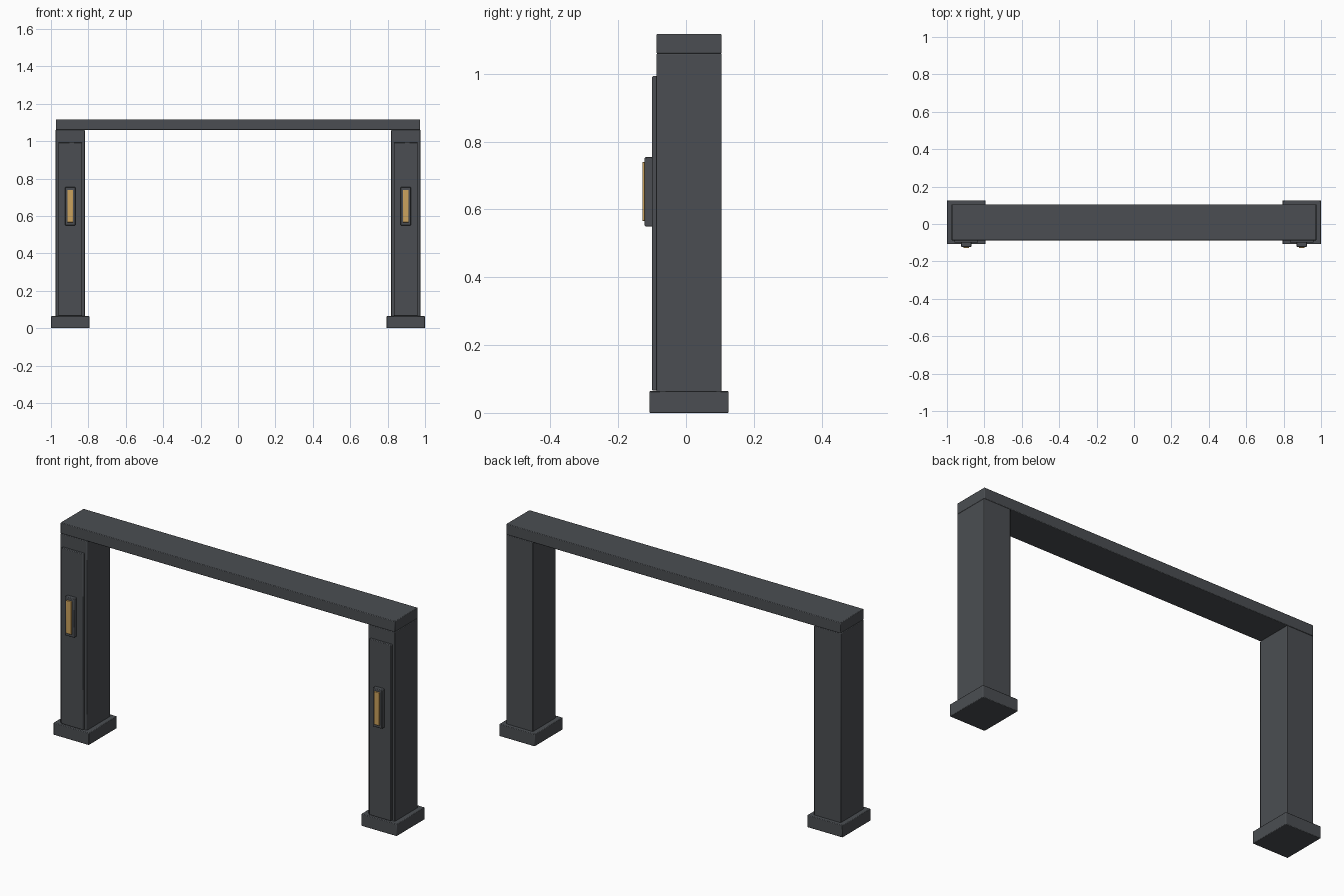
import bpy

cube = bpy.data.objects.get("Cube")
if cube:
    bpy.data.objects.remove(cube, do_unlink=True)


def material(name, rgb):
    mat = bpy.data.materials.new(name)
    mat.use_nodes = True
    color = (*rgb, 1)
    mat.diffuse_color = color
    mat.node_tree.nodes["Principled BSDF"].inputs["Base Color"].default_value = color
    return mat


charcoal = material("charcoal_metal", (0.07, 0.076, 0.084))
amber = material("amber_light", (0.6, 0.36, 0.11))


def box(name, x, y, z, mat, bevel=0.003):
    """Softly bevelled box from its (min, max) range on each axis."""
    ranges = (x, y, z)
    bpy.ops.mesh.primitive_cube_add(size=1, location=[(a + b) / 2 for a, b in ranges])
    obj = bpy.context.object
    obj.name = name
    obj.scale = [b - a for a, b in ranges]
    bpy.ops.object.transform_apply(location=False, rotation=False, scale=True)
    obj.data.materials.append(mat)
    mod = obj.modifiers.new("edge_bevel", 'BEVEL')
    mod.width = bevel
    mod.segments = 2
    bpy.ops.object.shade_smooth_by_angle()
    return obj


# Beam across the top
box("top_beam", (-0.974, 0.974), (-0.087, 0.105), (1.06, 1.117), charcoal)

# Matching posts, each with foot, front panel and lamp
for side, s in (("left", 1), ("right", -1)):
    def part(name, half_width, y, z, mat, bevel=0.003):
        cx = s * 0.897
        box(f"{side}_{name}", (cx - half_width, cx + half_width), y, z, mat, bevel)

    part("foot", 0.103, (-0.108, 0.126), (0, 0.064), charcoal)
    part("post", 0.078, (-0.087, 0.105), (0.06, 1.06), charcoal)
    part("front_panel", 0.064, (-0.1, -0.08), (0.066, 0.993), charcoal)
    part("lamp_housing", 0.027, (-0.122, -0.095), (0.55, 0.754), charcoal)
    part("lamp_strip", 0.015, (-0.129, -0.115), (0.566, 0.74), amber, 0.002)
